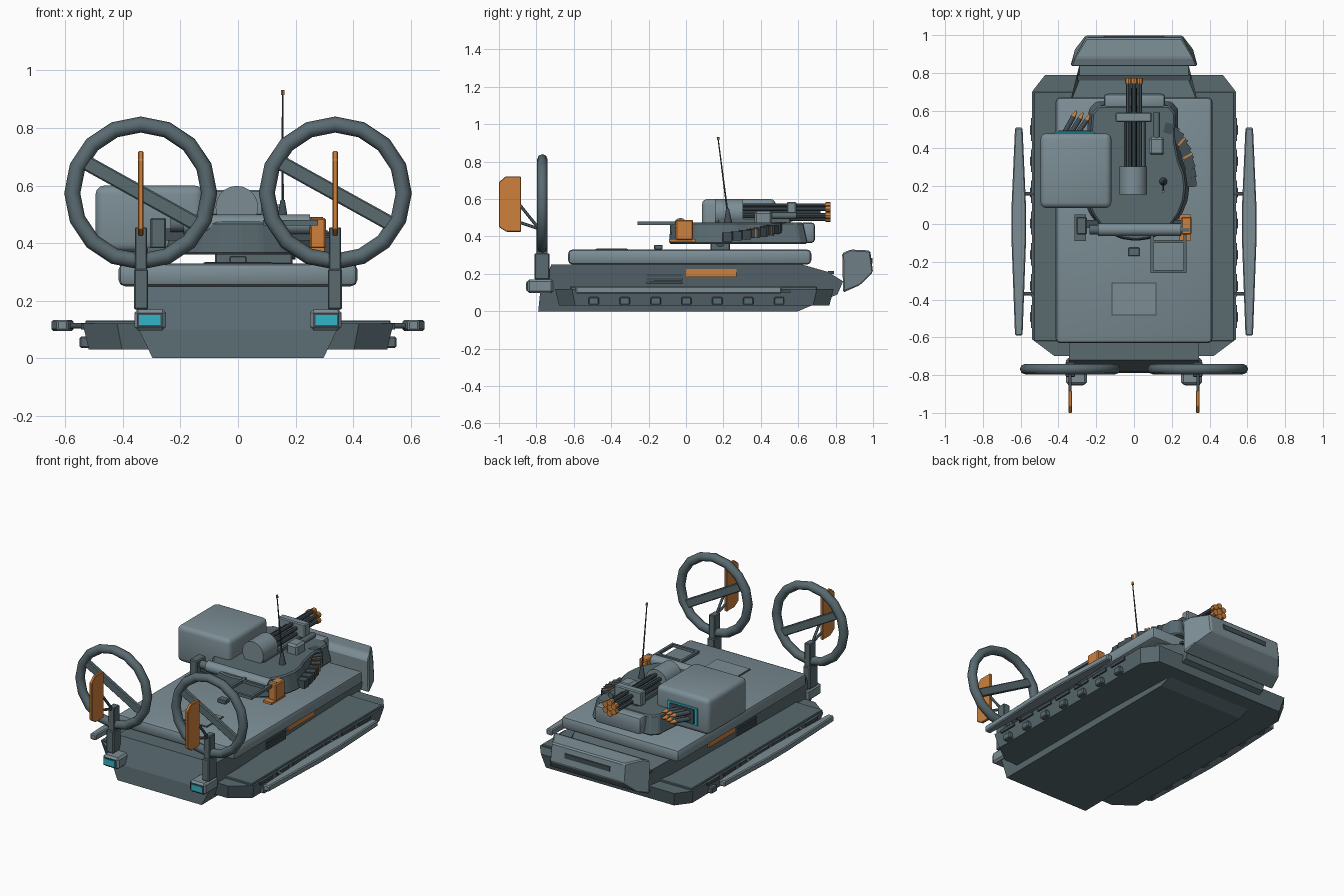
import bpy, bmesh, math
from mathutils import Vector

cube = bpy.data.objects.get("Cube")
if cube:
    bpy.data.objects.remove(cube, do_unlink=True)


def material(name, r, g, b):
    m = bpy.data.materials.new(name)
    m.use_nodes = True
    m.diffuse_color = (r, g, b, 1)
    m.node_tree.nodes["Principled BSDF"].inputs["Base Color"].default_value = (r, g, b, 1)
    return m


LIGHT = material("light steel", 0.20, 0.27, 0.30)
DARK = material("dark steel", 0.10, 0.145, 0.163)
GUN = material("gunmetal", 0.055, 0.078, 0.09)
ORANGE = material("orange", 0.61, 0.22, 0.045)
CYAN = material("cyan", 0.03, 0.46, 0.58)


def finish(name, bm, mat, bevel=0, segments=1, smooth=False):
    bmesh.ops.recalc_face_normals(bm, faces=bm.faces)
    if bevel:
        bmesh.ops.bevel(bm, geom=bm.edges[:], offset=bevel, segments=segments,
                        profile=0.5, affect='EDGES')
    mesh = bpy.data.meshes.new(name)
    bm.to_mesh(mesh)
    bm.free()
    ob = bpy.data.objects.new(name, mesh)
    bpy.context.collection.objects.link(ob)
    mesh.materials.append(mat)
    if smooth:
        bpy.ops.object.select_all(action='DESELECT')
        ob.select_set(True)
        bpy.context.view_layer.objects.active = ob
        bpy.ops.object.shade_smooth_by_angle(angle=math.radians(40))
    return ob


def prism(name, outline, axis, a, b, mat, bevel=0, segments=1, shape=None, smooth=False):
    """Extrude a 2D outline along an axis from a to b; shape may move each corner."""
    bm = bmesh.new()

    def place(p, d):
        v = list(p)
        v.insert("xyz".index(axis), d)
        return shape(*v) if shape else v
    rows = [[bm.verts.new(place(p, d)) for p in outline] for d in (a, b)]
    n = len(outline)
    bm.faces.new(rows[0])
    bm.faces.new(rows[1])
    for i in range(n):
        j = (i + 1) % n
        bm.faces.new((rows[0][i], rows[0][j], rows[1][j], rows[1][i]))
    return finish(name, bm, mat, bevel, segments, smooth)


def box(name, x, y, z, mat, bevel=0, segments=1):
    corners = [(x[0], y[0]), (x[1], y[0]), (x[1], y[1]), (x[0], y[1])]
    return prism(name, corners, 'z', z[0], z[1], mat, bevel, segments, smooth=segments > 1)


def rod(name, p, q, r, mat, r2=None, sides=10):
    p, q = Vector(p), Vector(q)
    bm = bmesh.new()
    bmesh.ops.create_cone(bm, cap_ends=True, segments=sides, radius1=r,
                          radius2=r if r2 is None else r2, depth=(q - p).length)
    ob = finish(name, bm, mat, smooth=True)
    ob.location = (p + q) / 2
    ob.rotation_mode = 'QUATERNION'
    ob.rotation_quaternion = (q - p).to_track_quat('Z', 'Y')
    return ob


def octagon(x, y0, y1, cx0, cx1, cy):
    half = [(cx0, y0), (x, y0 + cy), (x, y1 - cy), (cx1, y1)]
    return half + [(-px, py) for px, py in reversed(half)]


# Hull: side profile, narrowed at the keel and the bow
hull = [(-0.79, 0), (-0.78, 0.1), (-0.72, 0.25), (0.62, 0.25), (0.76, 0.21),
        (0.84, 0.16), (0.81, 0.09), (0.6, 0)]
prism("hull", hull, 'x', -0.345, 0.345, DARK,
      shape=lambda x, y, z: (x * (0.86 if z < 0.01 else 1) * (0.84 if y > 0.7 else 1), y, z))

# Skirt and shelf around the hull
prism("skirt", octagon(0.54, -0.70, 0.79, 0.42, 0.47, 0.09), 'z', 0.03, 0.12, DARK,
      shape=lambda x, y, z: (x * (0.96 if z < 0.05 else 1), y * (0.97 if z < 0.05 else 1), z))
box("side_shelf", (-0.53, 0.53), (-0.62, 0.70), (0.115, 0.132), DARK, 0.004)
box("bow_plate", (-0.30, 0.30), (0.76, 0.79), (0.20, 0.215), GUN)

# Raised deck with a hatch
box("deck", (-0.415, 0.415), (-0.63, 0.67), (0.25, 0.33), LIGHT, 0.022, 2)
box("hatch_seam", (-0.12, 0.12), (-0.485, -0.31), (0.328, 0.332), GUN)
box("hatch", (-0.114, 0.114), (-0.479, -0.316), (0.328, 0.335), LIGHT)
box("deck_stud", (-0.03, 0.03), (-0.17, -0.125), (0.33, 0.355), DARK, 0.004)

# Bow bumper
bumper = [(0.84, 0.10), (0.835, 0.31), (0.88, 0.33), (0.985, 0.325), (1.0, 0.21), (0.93, 0.14)]
prism("bow_bumper", bumper, 'x', -0.335, 0.335, LIGHT, 0.008,
      shape=lambda x, y, z: (x * (0.76 if y > 0.95 else 0.95 if y > 0.86 else 1), y, z))
box("bumper_slot", (-0.16, 0.16), (0.985, 0.997), (0.255, 0.285), GUN)

for side, s in (("left", 1), ("right", -1)):
    def xs(a, b):
        return sorted((s * a, s * b))
    # Floating side rail and its brackets
    rail = [(0.59, -0.59), (0.63, -0.59), (0.648, -0.1), (0.648, 0.1),
            (0.63, 0.51), (0.59, 0.51), (0.572, 0.1), (0.572, -0.1)]
    prism(side + "_rail", [(s * x, y) for x, y in rail], 'z', 0.095, 0.133, LIGHT, 0.006)
    for y in (-0.37, 0.16):
        rod(side + "_rail_bracket", (s * 0.5, y, 0.113), (s * 0.59, y, 0.113), 0.01, GUN)
    # Skirt tabs, vents and hull stripe
    for i in range(7):
        y = -0.52 + 0.165 * i
        box(side + "_skirt_tab", xs(0.51, 0.55), (y, y + 0.055), (0.035, 0.075), DARK, 0.005)
        box(side + "_skirt_clip", xs(0.52, 0.545), (y - 0.03, y + 0.09), (0.10, 0.12), GUN)
    box(side + "_stripe", xs(0.34, 0.352), (0.0, 0.27), (0.182, 0.225), ORANGE)
    for k in range(3):
        z = 0.145 + 0.02 * k
        box(side + "_vent", xs(0.34, 0.352), (-0.21, -0.02), (z, z + 0.013), GUN)

    # Stern lamp
    box(side + "_lamp_housing", xs(0.25, 0.36), (-0.85, -0.71), (0.097, 0.17), LIGHT, 0.012)
    box(side + "_lamp_rim", xs(0.264, 0.35), (-0.853, -0.845), (0.108, 0.158), GUN)
    box(side + "_lamp", xs(0.27, 0.344), (-0.856, -0.85), (0.115, 0.151), CYAN)

    # Fan: post, ring and single blade
    cx, cy, cz = s * 0.338, -0.768, 0.574
    box(side + "_post_base", xs(0.312, 0.362), (-0.81, -0.73), (0.17, 0.31), DARK, 0.005)
    box(side + "_post", xs(0.316, 0.358), (-0.798, -0.74), (0.30, 0.455), DARK, 0.004)
    bpy.ops.mesh.primitive_torus_add(major_segments=16, minor_segments=8, major_radius=0.238,
                                     minor_radius=0.028, location=(cx, cy, cz),
                                     rotation=(math.pi / 2, 0, 0))
    ring = bpy.context.object
    ring.name = side + "_fan_ring"
    ring.data.materials.append(DARK)
    bpy.ops.object.shade_smooth_by_angle(angle=math.radians(50))
    blade = box(side + "_fan_blade", (-0.225, 0.225), (-0.012, 0.012), (-0.026, 0.026), DARK, 0.005)
    blade.location = (cx, cy, cz)
    blade.rotation_euler.y = math.radians(29)

    # Rudder and struts
    rudder = [(-1.0, 0.45), (-1.0, 0.69), (-0.965, 0.72), (-0.882, 0.72),
              (-0.882, 0.425), (-0.96, 0.425)]
    prism(side + "_rudder", rudder, 'x', cx - 0.009, cx + 0.009, ORANGE, 0.003)
    for z in (0.57, 0.475):
        rod(side + "_rudder_strut", (cx, -0.89, z), (cx, -0.785, 0.44), 0.008, GUN)

# Turret on its pedestal
box("pedestal", (-0.08, 0.19), (0.13, 0.235), (0.325, 0.40), DARK, 0.006)
rod("pedestal_bolt", (0.18, 0.183, 0.368), (0.2, 0.183, 0.368), 0.025, GUN, sides=14)
rear_arc = [(0.01 + 0.285 * math.cos(math.radians(a)), 0.2 + 0.29 * math.sin(math.radians(a)))
            for a in range(165, 391, 15)]
turret = rear_arc + [(0.235, 0.45), (0.235, 0.61), (0.2, 0.65), (-0.2, 0.65), (-0.24, 0.61)]
prism("turret", turret, 'z', 0.36, 0.475, DARK, 0.008,
      shape=lambda x, y, z: (x * (0.92 if z > 0.4 else 1), 0.02 + (y - 0.02) * (0.96 if z > 0.4 else 1), z))
box("mantlet", (-0.16, 0.165), (0.61, 0.69), (0.365, 0.475), LIGHT, 0.02, 2)
rod("turret_rear_tube", (-0.19, -0.03, 0.465), (0.25, -0.03, 0.465), 0.034, LIGHT, sides=14)
for x in (-0.21, 0.27):
    rod("tube_cap", (x - 0.025, -0.03, 0.465), (x + 0.025, -0.03, 0.465), 0.026, DARK)
for name, x, mat in (("left_box", 0.25, ORANGE), ("right_box", -0.305, DARK)):
    box(name, (x, x + 0.055), (-0.055, 0.038), (0.38, 0.488), mat, 0.006)
    box(name + "_foot", (x - 0.01, x + 0.05), (-0.09, 0.05), (0.37, 0.385), mat)
    box(name + "_arm", (min(x, 0.15), max(x, -0.15)), (-0.02, 0.02), (0.41, 0.45), GUN)

# Open rack behind the turret
for x in (0.087, 0.262):
    box("rack_rail", (x, x + 0.016), (-0.26, -0.02), (0.462, 0.48), DARK)
for y in (-0.26, -0.10):
    box("rack_crossbar", (0.087, 0.278), (y, y + 0.016), (0.462, 0.48), DARK)

# Rotary gun
box("gun_cradle", (-0.05, 0.06), (0.17, 0.56), (0.46, 0.50), DARK, 0.006)
rod("gun_drum", (-0.004, 0.155, 0.525), (-0.004, 0.305, 0.525), 0.074, LIGHT, sides=20)
rod("gun_spindle", (0, 0.3, 0.53), (0, 0.72, 0.53), 0.018, GUN)
for i in range(6):
    a = math.radians(60 * i + 30)
    x, z = 0.035 * math.cos(a), 0.53 + 0.035 * math.sin(a)
    rod("gun_barrel", (x, 0.29, z), (x, 0.765, z), 0.012, GUN, sides=8)
    rod("muzzle", (x, 0.745, z), (x, 0.772, z), 0.018, ORANGE, sides=8)
rod("muzzle_hub", (0, 0.748, 0.53), (0, 0.765, 0.53), 0.028, ORANGE)
box("gun_clamp", (-0.098, 0.094), (0.54, 0.59), (0.495, 0.585), LIGHT, 0.006)
rod("sight_tube", (0.12, 0.40, 0.51), (0.12, 0.59, 0.51), 0.018, DARK)
box("sight_box", (0.08, 0.16), (0.365, 0.46), (0.46, 0.535), LIGHT, 0.012)

# Curved ammunition belt with marked rounds
for i in range(9):
    a = math.radians(2 + 9 * i)
    x, y = 0.14 + 0.175 * math.cos(a), 0.21 + 0.32 * math.sin(a)
    link = box("marked_link" if i in (3, 5) else "belt_link", (-0.04, 0.015), (-0.024, 0.024),
               (0, 0.05), GUN)
    link.location, link.rotation_euler.z = (x, y, 0.37 + 0.007 * i), a
    if i in (3, 5):
        mark = box("link_mark", (-0.04, 0.018), (-0.005, 0.005), (0, 0.054), ORANGE)
        mark.location, mark.rotation_euler.z = link.location, a

# Launcher box with exposed rounds
box("launcher_box", (-0.495, -0.12), (0.085, 0.48), (0.37, 0.60), LIGHT, 0.03, 3)
box("launcher_strip", (-0.42, -0.21), (0.478, 0.487), (0.42, 0.53), CYAN)
box("launcher_frame", (-0.40, -0.23), (0.47, 0.495), (0.43, 0.52), GUN)
for i in range(3):
    for z in (0.455, 0.495):
        x = -0.37 + 0.035 * i
        rod("round", (x, 0.48, z), (x + 0.05, 0.57 - 0.01 * i, z), 0.014, GUN)
        rod("round_tip", (x + 0.05, 0.57 - 0.01 * i, z), (x + 0.065, 0.6 - 0.01 * i, z),
            0.014, ORANGE, r2=0.004)

# Whip antenna
rod("antenna_base", (0.155, 0.225, 0.46), (0.155, 0.222, 0.55), 0.024, GUN, r2=0.008)
rod("antenna", (0.155, 0.222, 0.53), (0.155, 0.172, 0.92), 0.005, GUN, r2=0.003, sides=6)
rod("antenna_tip", (0.155, 0.173, 0.915), (0.155, 0.171, 0.932), 0.007, ORANGE, sides=6)
